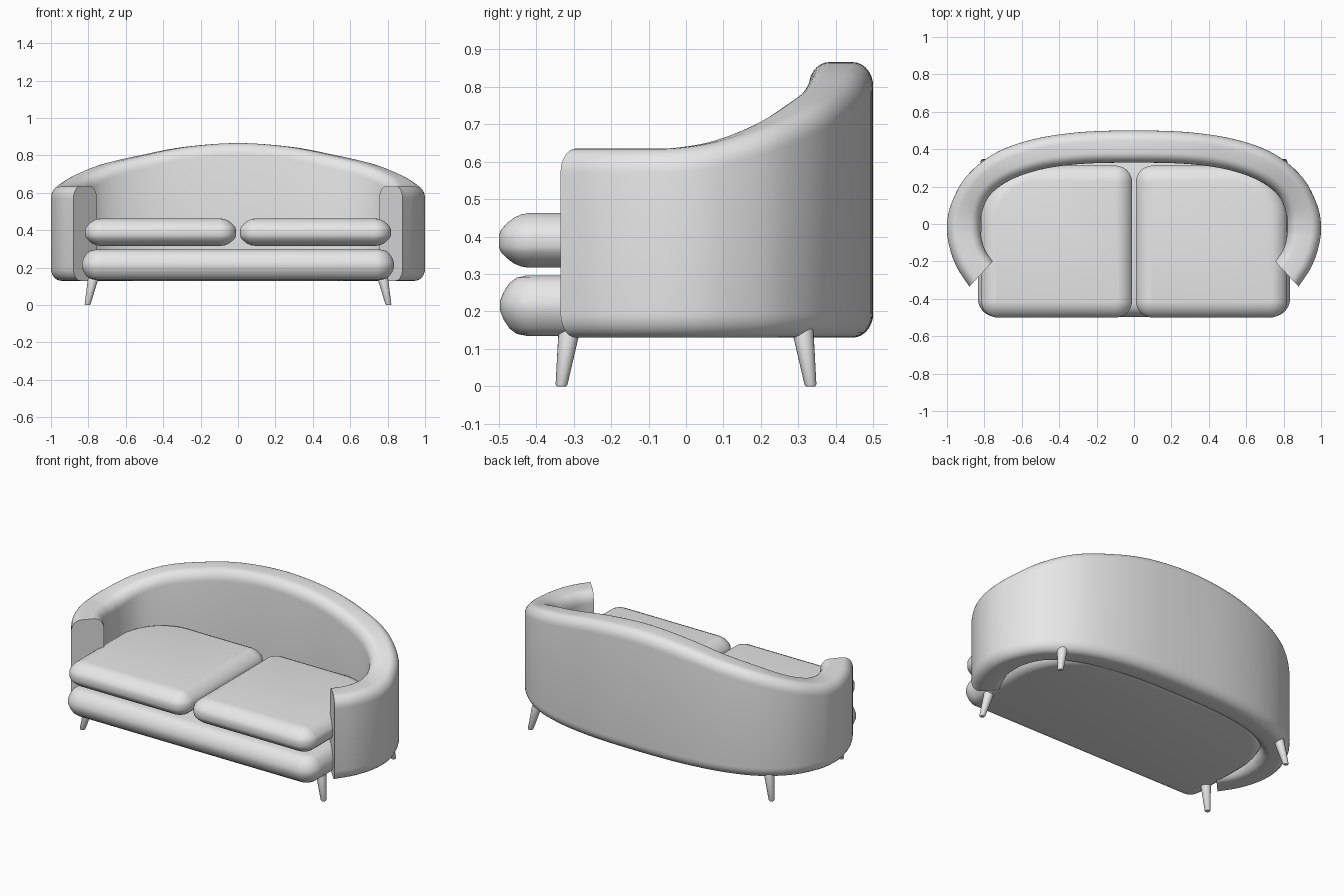
import bpy, bmesh, math
from mathutils import Vector

if "Cube" in bpy.data.objects:
    bpy.data.objects.remove(bpy.data.objects["Cube"])

fabric = bpy.data.materials.new("plain grey")
fabric.diffuse_color = (0.8, 0.8, 0.8, 1)
fabric.use_nodes = True
fabric.node_tree.nodes["Principled BSDF"].inputs["Base Color"].default_value = fabric.diffuse_color


def loft(name, rings):
    """Skin closed rings of equal length and cap both ends."""
    bm = bmesh.new()
    vs = [[bm.verts.new(p) for p in ring] for ring in rings]
    n = len(vs[0])
    for a, b in zip(vs, vs[1:]):
        for i in range(n):
            j = (i + 1) % n
            bm.faces.new((a[i], a[j], b[j], b[i]))
    bm.faces.new(vs[0])
    bm.faces.new(vs[-1])
    bmesh.ops.recalc_face_normals(bm, faces=bm.faces)
    me = bpy.data.meshes.new(name)
    bm.to_mesh(me)
    bm.free()
    me.materials.append(fabric)
    ob = bpy.data.objects.new(name, me)
    bpy.context.collection.objects.link(ob)
    bpy.ops.object.select_all(action='DESELECT')
    ob.select_set(True)
    bpy.context.view_layer.objects.active = ob
    bpy.ops.object.shade_smooth_by_angle(angle=math.radians(42))
    return ob


def slab(name, x0, x1, y0, y1, radii, profile):
    """Padded slab: rounded plan (radii from front left, anticlockwise), edge profile of (inset, z)."""
    corners = [(x0, y0, 1, 1), (x1, y0, -1, 1), (x1, y1, -1, -1), (x0, y1, 1, -1)]
    rings = []
    for inset, z in profile:
        ring = []
        for k, ((x, y, sx, sy), r) in enumerate(zip(corners, radii)):
            for i in range(13):
                a = math.pi * (1 + k / 2 + i / 24)
                ring.append((x + sx * r + (r - inset) * math.cos(a),
                             y + sy * r + (r - inset) * math.sin(a), z))
        rings.append(ring)
    return loft(name, rings)


# Curved back and arms: outer x, y, inner x, y, top height from centre to arm tip
half = [(0, .50, 0, .328, .866), (.30, .49, .27, .322, .845), (.55, .45, .48, .295, .80),
        (.75, .375, .65, .24, .755), (.90, .25, .765, .16, .70), (.98, .10, .813, .06, .655),
        (1.0, -.02, .82, -.03, .637), (.985, -.13, .81, -.10, .635),
        (.945, -.235, .79, -.15, .635), (.88, -.335, .755, -.20, .635)]
ctrl = [Vector((-a, b, -c, d, e)) for a, b, c, d, e in half[:0:-1]] + [Vector(p) for p in half]
ctrl = [2 * ctrl[0] - ctrl[1]] + ctrl + [2 * ctrl[-1] - ctrl[-2]]
path = []
for p, q, r, s in zip(ctrl, ctrl[1:], ctrl[2:], ctrl[3:]):
    for i in range(6):
        t = i / 6
        path.append(.5 * (2 * q + (r - p) * t + (2 * p - 5 * q + 4 * r - s) * t * t
                          + (3 * q - p - 3 * r + s) * t ** 3))
path.append(ctrl[-2])

rings = []
for ox, oy, ix, iy, top in path:
    outer, inner = Vector((ox, oy)), Vector((ix, iy))
    w = (inner - outer).length
    rx, rz, low = .055, .065, .13
    ring = []
    for k, (cx, cz) in enumerate([(rx, low + rz), (w - rx, low + rz), (w - rx, top - rz), (rx, top - rz)]):
        for i in range(8):
            a = math.pi * (1 + k / 2 + i / 14)
            p = outer.lerp(inner, (cx + rx * math.cos(a)) / w)
            ring.append((p.x, p.y, cz + rz * math.sin(a)))
    rings.append(ring)
loft("curved_back_and_arms", rings)

# Base under the cushions
edge = [(.07, .135), (.045, .14), (.025, .155), (.01, .178), (0, .203),
        (0, .227), (.01, .252), (.025, .275), (.045, .29), (.07, .296)]
slab("seat_base", -.835, .835, -.497, .40, (.1, .1, .45, .45), edge)

# Two seat cushions
edge = [(.08, .317), (.06, .32), (.04, .328), (.022, .342), (.006, .358), (0, .372),
        (0, .403), (.006, .418), (.022, .436), (.04, .45), (.06, .459), (.08, .463)]
slab("left_cushion", -.818, -.01, -.5, .312, (.09, .09, .09, .3), edge)
slab("right_cushion", .01, .818, -.5, .312, (.09, .09, .3, .09), edge)

# Four splayed tapered legs
for sx, side in ((-1, "left"), (1, "right")):
    for sy, end in ((-1, "front"), (1, "back")):
        rings = []
        for z, r in ((0, .012), (.005, .016), (.14, .028), (.17, .03)):
            t = z / .14
            rings.append([(sx * (.805 - .03 * t) + r * math.cos(i * math.tau / 20),
                           sy * (.333 - .02 * t) + r * math.sin(i * math.tau / 20), z)
                          for i in range(20)])
        loft(f"{end}_{side}_leg", rings)
